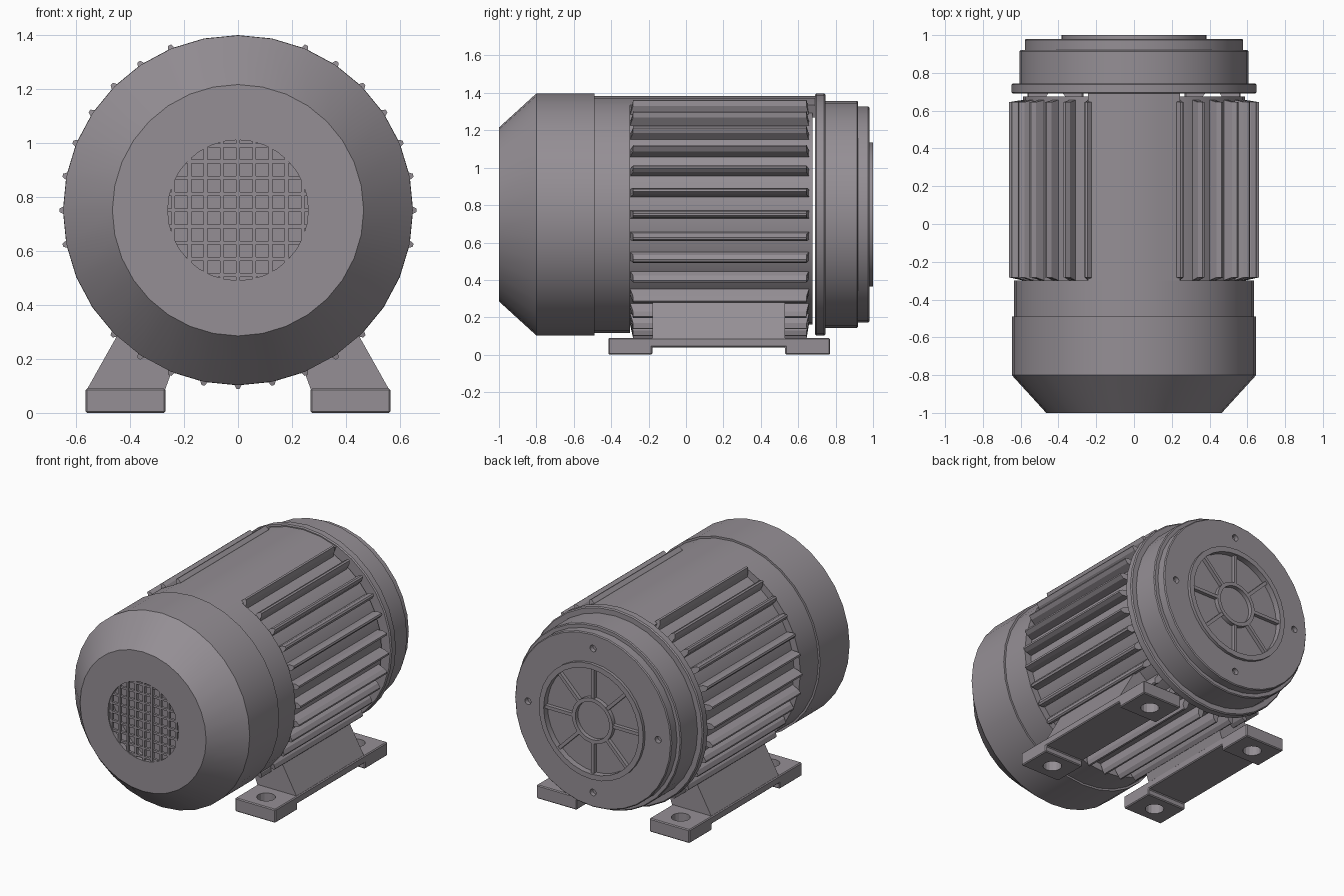
import bpy, bmesh
from math import sin, cos, pi, radians, sqrt
from mathutils import Vector

if "Cube" in bpy.data.objects:
    bpy.data.objects.remove(bpy.data.objects["Cube"])

CZ = 0.75      # height of the shaft axis
SEG = 32

# Dark warm-grey cast iron
iron = bpy.data.materials.new("dark_iron")
iron.diffuse_color = (.30, .275, .30, 1)
iron.use_nodes = True
iron.node_tree.nodes["Principled BSDF"].inputs["Base Color"].default_value = iron.diffuse_color


def finish(name, bm, smooth=False):
    bmesh.ops.remove_doubles(bm, verts=bm.verts, dist=1e-5)
    bmesh.ops.recalc_face_normals(bm, faces=bm.faces)
    me = bpy.data.meshes.new(name)
    bm.to_mesh(me)
    bm.free()
    me.materials.append(iron)
    ob = bpy.data.objects.new(name, me)
    bpy.context.collection.objects.link(ob)
    bpy.ops.object.select_all(action='DESELECT')
    ob.select_set(True)
    bpy.context.view_layer.objects.active = ob
    if smooth:
        bpy.ops.object.shade_smooth_by_angle(angle=radians(25))
    return ob


def polar(r, a, y):
    return Vector((r * cos(a), y, CZ + r * sin(a)))


def add_loft(bm, loop_a, loop_b):
    """Solid between two matching loops of points."""
    a = [bm.verts.new(p) for p in loop_a]
    b = [bm.verts.new(p) for p in loop_b]
    n = len(a)
    for i in range(n):
        j = (i + 1) % n
        bm.faces.new((a[i], a[j], b[j], b[i]))
    bm.faces.new(a[::-1])
    bm.faces.new(b)


def lathe(name, profile, closed=False):
    """Turn (radius, y) points around the shaft axis."""
    bm = bmesh.new()
    rings = []
    for r, y in profile:
        if r == 0:
            rings.append([bm.verts.new(polar(0, 0, y))] * SEG)
        else:
            rings.append([bm.verts.new(polar(r, 2 * pi * i / SEG, y)) for i in range(SEG)])
    pairs = list(zip(rings, rings[1:]))
    if closed:
        pairs.append((rings[-1], rings[0]))
    for p, q in pairs:
        for i in range(SEG):
            j = (i + 1) % SEG
            bm.faces.new(list(dict.fromkeys((p[i], p[j], q[j], q[i]))))
    return finish(name, bm, True)


def drill(ob, points, axis, r, depth):
    """Cut round holes along an axis."""
    bm = bmesh.new()
    v, d = Vector((0, 1, 0)), Vector((0, 0, depth))
    if axis == 'Y':
        v, d = Vector((0, 0, 1)), Vector((0, depth, 0))
    u = Vector((1, 0, 0))
    for p in points:
        loop = [Vector(p) + r * (cos(k * pi / 8) * u + sin(k * pi / 8) * v) for k in range(16)]
        add_loft(bm, [q - d for q in loop], [q + d for q in loop])
    cutter = finish("hole_cutter", bm)
    cutter.hide_render = True
    m = ob.modifiers.new("holes", 'BOOLEAN')
    m.operation, m.solver, m.object = 'DIFFERENCE', 'EXACT', cutter
    bpy.context.view_layer.objects.active = ob
    bpy.ops.object.modifier_apply(modifier=m.name)
    bpy.data.objects.remove(cutter)


# Hollow fan cover with tapered front
lathe("fan_cover", [(.26, -1), (.465, -1), (.647, -.8), (.647, -.49),
                    (.62, -.49), (.62, -.79), (.455, -.97), (.26, -.97)], True)

# Air intake grille
bm = bmesh.new()
for k in range(-4, 5):
    c, h, w = k * .06, sqrt(.264 ** 2 - (k * .06) ** 2), .007
    upright = [(c - w, CZ - h), (c + w, CZ - h), (c + w, CZ + h), (c - w, CZ + h)]
    level = [(-h, CZ + c - w), (h, CZ + c - w), (h, CZ + c + w), (-h, CZ + c + w)]
    for rect, y0, y1 in ((upright, -.995, -.975), (level, -.993, -.977)):
        add_loft(bm, [(x, y0, z) for x, z in rect], [(x, y1, z) for x, z in rect])
finish("intake_grille", bm)

# Housing: front collar and recessed core
lathe("housing", [(0, -.492), (.634, -.492), (.634, -.3), (.588, -.3),
                  (.588, .675), (0, .675)])

# Plain raised sector along the top
bm = bmesh.new()
angles = [radians(90 + 11.25 * k) for k in range(-2, 3)]
sector = [(.634, a) for a in angles] + [(.56, a) for a in reversed(angles)]
add_loft(bm, [polar(r, a, -.31) for r, a in sector], [polar(r, a, .692) for r, a in sector])
finish("top_pad", bm, True)

# Cooling fins everywhere except the top sector; those above the feet are lower and wider
bm = bmesh.new()
section = [(.57, -.021), (.636, -.019), (.661, -.006), (.661, .006), (.636, .019), (.57, .021)]
for k in range(32):
    if k in (7, 8, 9):
        continue
    a = 2 * pi * k / 32
    low = k in (29, 30, 18, 19)
    ends = []
    for y_root, y_tip in ((-.303, -.283), (.66, .645)):
        loop = []
        for r, t in section:
            rr = r - .016 if low and r > .6 else r
            p = polar(rr, a, y_root if r < .6 else y_tip)
            loop.append(p + Vector((-sin(a), 0, cos(a))) * t * (1.2 if low else 1))
        ends.append(loop)
    add_loft(bm, *ends)
finish("cooling_fins", bm)

# Rear flange and stepped end bell with recessed centre
lathe("rear_flange", [(0, .69), (.641, .69), (.648, .697), (.648, .738),
                      (.641, .745), (0, .745)])
bell = lathe("end_bell", [(0, .74), (.607, .74), (.607, .914), (.601, .92), (.578, .92),
                          (.578, .974), (.572, .98), (.385, .98), (.385, 1), (.35, 1),
                          (.35, .96), (0, .96)])
drill(bell, [polar(.48, k * pi / 2, .98) for k in range(4)], 'Y', .022, .03)

# Hub ring and eight spokes in the recess
lathe("hub_ring", [(.125, .955), (.15, .955), (.15, .988), (.125, .988)], True)
bm = bmesh.new()
for k in range(8):
    a = k * pi / 4
    t = Vector((-sin(a), 0, cos(a))) * .011
    loops = [[polar(r, a, .955) - t, polar(r, a, .955) + t,
              polar(r, a, .985) + t, polar(r, a, .985) - t] for r in (.14, .36)]
    add_loft(bm, *loops)
finish("rear_spokes", bm)

# Mounting feet: stepped rail with bolt holes, and web up to the housing
rail = [(-.415, 0), (-.18, 0), (-.18, .04), (.53, .04), (.53, 0), (.77, 0),
        (.77, .09), (-.415, .09)]
web = [(.56, .085), (.27, .085), (.25, .14), (.31, .27), (.40, .37), (.445, .29)]
for s, side in ((1, "right"), (-1, "left")):
    bm = bmesh.new()
    add_loft(bm, [(s * .268, y, z) for y, z in rail], [(s * .565, y, z) for y, z in rail])
    foot = finish(side + "_foot_rail", bm)
    bev = foot.modifiers.new("soft_edges", 'BEVEL')
    bev.width, bev.segments = .006, 1
    bpy.ops.object.modifier_apply(modifier=bev.name)
    drill(foot, [(s * .415, -.296, .05), (s * .415, .648, .05)], 'Z', .058, .1)
    bm = bmesh.new()
    add_loft(bm, [(s * x, -.18, z) for x, z in web], [(s * x, .53, z) for x, z in web])
    finish(side + "_foot_web", bm)
